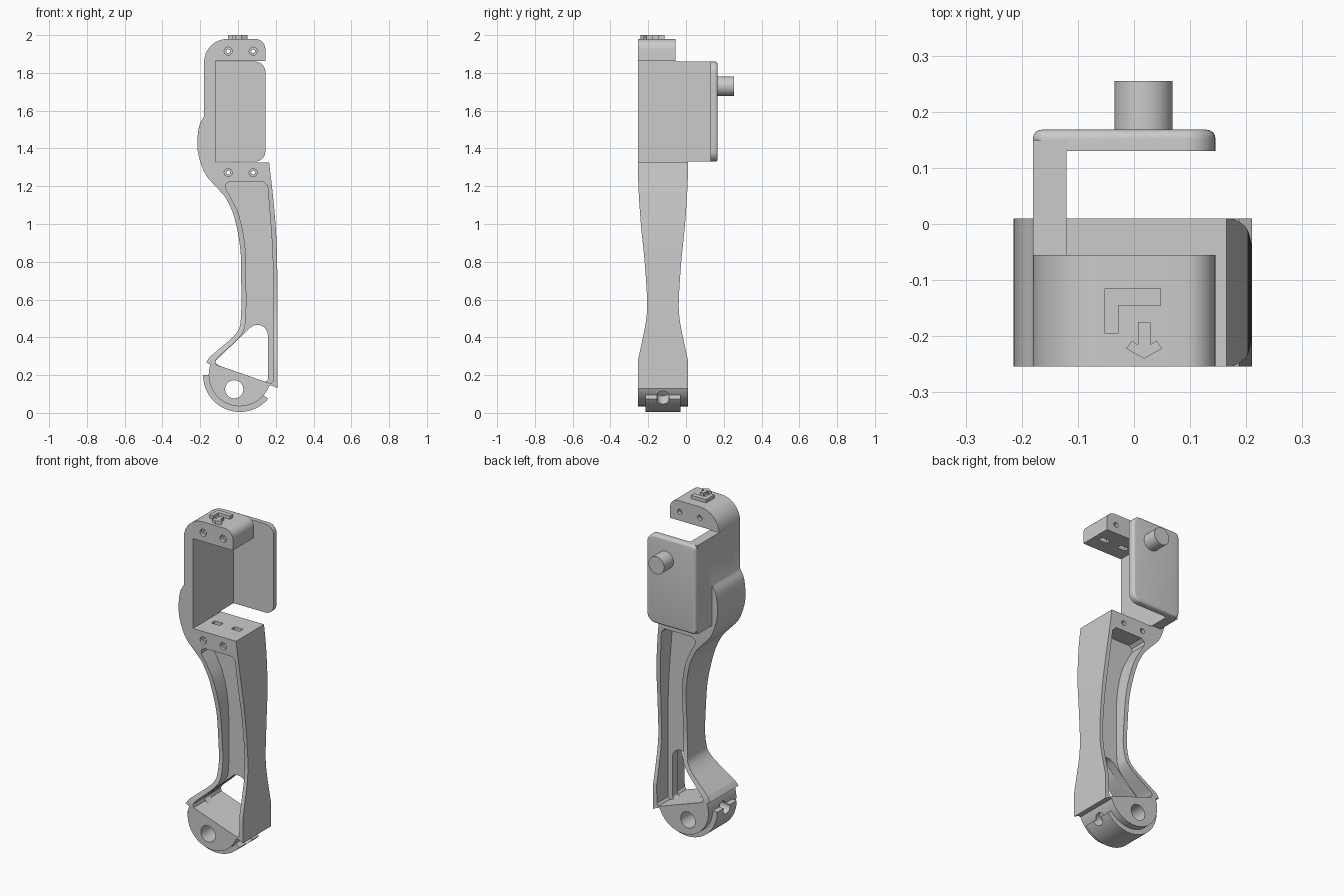
import bpy, bmesh, math
from mathutils import Vector

if "Cube" in bpy.data.objects:
    bpy.data.objects.remove(bpy.data.objects["Cube"], do_unlink=True)

grey = bpy.data.materials.new("plain grey")
grey.use_nodes = True
colour = (0.6, 0.6, 0.6, 1)
grey.diffuse_color = colour
grey.node_tree.nodes["Principled BSDF"].inputs["Base Color"].default_value = colour


def spline(pts, n=6):
    """Smooth run through the given 2D points."""
    p = [Vector(q) for q in pts]
    p = [2 * p[0] - p[1]] + p + [2 * p[-1] - p[-2]]
    out = []
    for i in range(1, len(p) - 2):
        a, b, c, d = p[i - 1:i + 3]
        for k in range(n):
            t = k / n
            out.append(0.5 * (2 * b + (c - a) * t + (2 * a - 5 * b + 4 * c - d) * t ** 2
                              + (3 * b - a - 3 * c + d) * t ** 3))
    return out + [p[-2]]


def rounded(pts, n=8):
    """Polygon of (u, v, corner radius) with filleted corners."""
    out = []
    for i, (u, v, r) in enumerate(pts):
        p = Vector((u, v))
        if not r:
            out.append(p)
            continue
        a = (Vector(pts[i - 1][:2]) - p).normalized()
        b = (Vector(pts[(i + 1) % len(pts)][:2]) - p).normalized()
        half = a.angle(b) / 2
        centre = p + (a + b).normalized() * (r / math.sin(half))
        s = (p + a * (r / math.tan(half)) - centre).normalized()
        e = (p + b * (r / math.tan(half)) - centre).normalized()
        out += [centre + s.slerp(e, k / n).normalized() * r for k in range(n + 1)]
    return out


def arc(c, r, a0, a1, n=40):
    angles = [math.radians(a0 + (a1 - a0) * k / n) for k in range(n + 1)]
    return [Vector((c[0] + r * math.cos(a), c[1] + r * math.sin(a))) for a in angles]


def prism(name, pts, lo, hi, axis="y"):
    """Extrude a 2D profile along one axis."""
    place = {"x": lambda u, v, w: (w, u, v), "y": lambda u, v, w: (u, w, v), "z": lambda u, v, w: (u, v, w)}[axis]
    bm = bmesh.new()
    rings = [[bm.verts.new(place(p[0], p[1], w)) for p in pts] for w in (lo, hi)]
    bm.faces.new(rings[0])
    bm.faces.new(rings[1])
    for i in range(len(pts)):
        j = (i + 1) % len(pts)
        bm.faces.new((rings[0][i], rings[0][j], rings[1][j], rings[1][i]))
    bmesh.ops.recalc_face_normals(bm, faces=bm.faces)
    me = bpy.data.meshes.new(name)
    bm.to_mesh(me)
    bm.free()
    me.materials.append(grey)
    ob = bpy.data.objects.new(name, me)
    bpy.context.collection.objects.link(ob)
    return ob


def box(name, x0, x1, y0, y1, z0, z1):
    return prism(name, [(x0, z0), (x1, z0), (x1, z1), (x0, z1)], y0, y1)


def disc(name, c, r, lo, hi, axis="y"):
    return prism(name, arc(c, r, 0, 360)[:-1], lo, hi, axis)


def combine(target, tool, operation="DIFFERENCE"):
    mod = target.modifiers.new("combine", "BOOLEAN")
    mod.operation, mod.object, mod.solver = operation, tool, "EXACT"
    bpy.context.view_layer.objects.active = target
    bpy.ops.object.modifier_apply(modifier=mod.name)
    bpy.data.objects.remove(tool, do_unlink=True)


FRONT, BACK, MID = -0.255, 0.01, -0.122
PIVOT = (0.01, 0.2)

# Lever outline: outer edge, pivot arc, inner edge with the bulge
outer = spline([(0.165, 1.325), (0.185, 1.15), (0.202, 0.95), (0.208, 0.75), (0.21, 0.5), (0.21, 0.13)])
inner = spline([(-0.148, 0.298), (-0.11, 0.33), (-0.01, 0.42), (0.015, 0.5), (0.017, 0.7), (0.012, 0.87),
                (-0.018, 1.03), (-0.06, 1.13), (-0.1, 1.18), (-0.17, 1.26), (-0.208, 1.36),
                (-0.215, 1.44), (-0.205, 1.52), (-0.18, 1.57)])
outline = outer + [(0.18, 0.145)] + arc(PIVOT, 0.165, -20, -200) + [(-0.168, 0.268)] + inner
lever = prism("lever_frame", outline + [(-0.12, 1.57), (-0.12, 1.325)], -0.3, 0.05)

# Narrow waist seen from the side
half = [(0.132, 1.32), (0.13, 1.2), (0.117, 1.0), (0.097, 0.8), (0.084, 0.6), (0.088, 0.5), (0.106, 0.4), (0.132, 0.28)]
near = [(0.132, 1.7)] + spline(half) + [(0.132, -0.1)]
waist = [(MID + h, z) for h, z in near] + [(MID - h, z) for h, z in reversed(near)]
combine(lever, prism("waist_tool", waist, -1, 1, "x"), "INTERSECT")

# Pockets on both faces leave a central web with a rounded triangular window
pocket = (spline([(0.157, 1.2), (0.165, 1.1), (0.18, 0.9), (0.187, 0.7), (0.188, 0.5), (0.186, 0.17)])
          + [(0.175, 0.155), (0.15, 0.163), (-0.115, 0.255)]
          + spline([(-0.12, 0.275), (-0.1, 0.3), (0.015, 0.41), (0.041, 0.5), (0.043, 0.7), (0.037, 0.89),
                    (0.007, 1.04), (-0.033, 1.13), (-0.067, 1.19)]) + [(-0.065, 1.21), (-0.045, 1.225), (0.135, 1.225)])
for lo, hi in ((-0.35, MID - 0.025), (MID + 0.025, 0.1)):
    combine(lever, prism("pocket_tool", pocket, lo, hi))
window = rounded([(0.158, 0.16, 0.015), (0.158, 0.54, 0.055), (-0.125, 0.27, 0.012), (-0.1, 0.25, 0.008)])
combine(lever, prism("window_tool", window, -0.35, 0.1))

# Hooked arch and the deep side wall
arch = rounded([(-0.18, 1.325, 0), (-0.18, 1.98, 0.125), (0.145, 1.98, 0.055), (0.145, 1.862, 0),
                (-0.12, 1.862, 0), (-0.12, 1.325, 0)])
combine(lever, prism("arch_tool", arch, FRONT + 0.001, -0.055), "UNION")
combine(lever, box("wall_tool", -0.18, -0.12, -0.1, 0.15, 1.33, 1.86), "UNION")

# Pivot bore, screw holes with counterbores, and nut slots
combine(lever, disc("bore_tool", (-0.02, 0.125), 0.048, -0.4, 0.2))
for x in (-0.052, 0.08):
    for z, rear, slot in ((1.915, -0.055, 1.85), (1.272, BACK, 1.29)):
        combine(lever, disc("screw_tool", (x, z), 0.01, -0.4, 0.2))
        combine(lever, disc("counterbore_tool", (x, z), 0.021, -0.4, FRONT + 0.02))
        combine(lever, disc("counterbore_tool", (x, z), 0.015, rear - 0.02, 0.2))
        mid = (FRONT + rear) / 2
        combine(lever, box("slot_tool", x - 0.028, x + 0.028, mid - 0.016, mid + 0.016, slot, slot + 0.05))

# Raised strap around the pivot, notched by a round hole at each end
strap = prism("pivot_strap", arc(PIVOT, 0.195, 180, 320) + arc(PIVOT, 0.16, 320, 180), -0.215, -0.03)
for angle in (184, 318):
    for part in (strap, lever):
        tool = disc("notch_tool", (0, 0), 0.032, 0.13, 0.3, "x")
        tool.rotation_euler.y = -math.radians(angle)
        tool.location = (PIVOT[0], MID, PIVOT[1])
        bpy.context.view_layer.update()
        combine(part, tool)

# Back plate with softened rear edge, and its peg
plate = prism("back_plate", rounded([(-0.18, 1.33, 0.025), (0.145, 1.33, 0.055), (0.145, 1.86, 0.055),
                                     (-0.18, 1.86, 0.025)]), 0.13, 0.168)
bm = bmesh.new()
bm.from_mesh(plate.data)
rim = [e for e in bm.edges if all(v.co.y > 0.16 for v in e.verts)]
bmesh.ops.bevel(bm, geom=rim, offset=0.015, segments=4, profile=0.5, affect="EDGES")
bm.to_mesh(plate.data)
bm.free()
peg = disc("peg", (0.017, 1.73), 0.052, 0.16, 0.255)

# Raised direction marks on top
corner = prism("corner_mark", [(-0.053, -0.115), (0.048, -0.115), (0.048, -0.145), (-0.028, -0.145),
                               (-0.028, -0.195), (-0.053, -0.195)], 1.97, 2.0, "z")
arrow = prism("arrow_mark", [(0.007, -0.175), (0.029, -0.175), (0.029, -0.215), (0.04, -0.208), (0.05, -0.222),
                             (0.018, -0.24), (-0.014, -0.222), (-0.004, -0.208), (0.007, -0.215)], 1.97, 2.0, "z")

# Smooth curved sides, keep the machined edges sharp
parts = (lever, strap, plate, peg, corner, arrow)
for ob in bpy.context.view_layer.objects:
    ob.select_set(ob in parts)
bpy.context.view_layer.objects.active = lever
bpy.ops.object.shade_smooth_by_angle(angle=math.radians(30))
